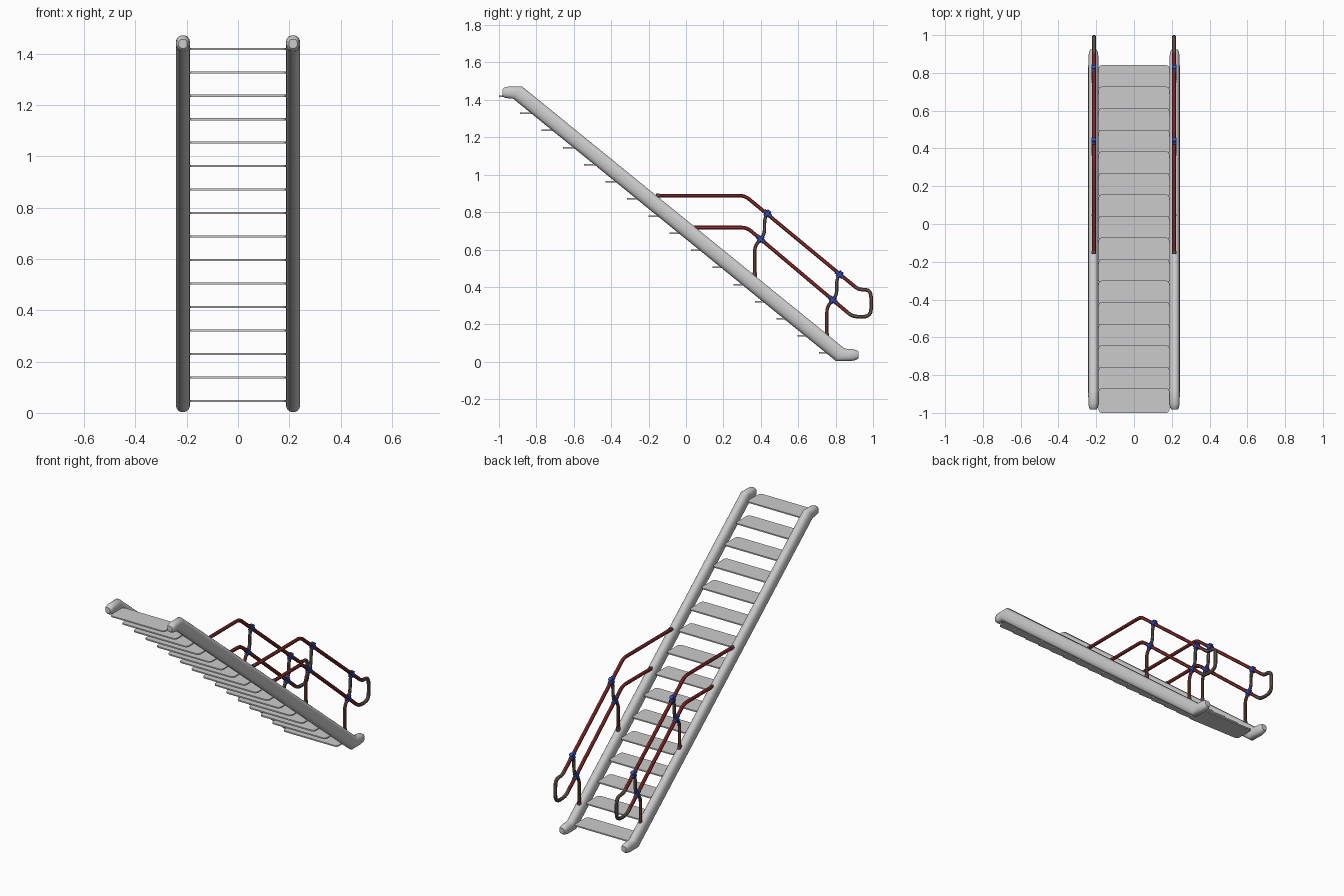
import bpy, bmesh, math
from mathutils import Vector

cube = bpy.data.objects.get("Cube")
if cube:
    bpy.data.objects.remove(cube)


def material(name, rgb):
    m = bpy.data.materials.new(name)
    m.use_nodes = True
    m.diffuse_color = (*rgb, 1)
    m.node_tree.nodes["Principled BSDF"].inputs["Base Color"].default_value = (*rgb, 1)
    return m


GREY = material("light grey", (0.6, 0.6, 0.6))
RED = material("rail red", (0.3, 0.03, 0.03))
RUST = material("post red brown", (0.21, 0.07, 0.055))
BROWN = material("loop brown grey", (0.17, 0.12, 0.1))
BLUE = material("clamp blue", (0.04, 0.075, 0.42))


def finish(name, bm, mat, smooth=True):
    bmesh.ops.recalc_face_normals(bm, faces=bm.faces)
    me = bpy.data.meshes.new(name)
    bm.to_mesh(me)
    bm.free()
    me.materials.append(mat)
    ob = bpy.data.objects.new(name, me)
    bpy.context.collection.objects.link(ob)
    if smooth:
        bpy.ops.object.select_all(action='DESELECT')
        ob.select_set(True)
        bpy.context.view_layer.objects.active = ob
        bpy.ops.object.shade_smooth_by_angle(angle=math.radians(40))


def soft(v):
    """Push a circle coordinate slightly towards a rounded square."""
    return math.copysign(abs(v) ** 0.85, v)


def loft(name, rings, mat, sides):
    """Skin rings (centre, half width in x, in-plane half axis) and cap both ends."""
    bm = bmesh.new()
    loops = []
    for c, w, axis in rings:
        loop = []
        for i in range(sides):
            a = math.tau * (i + 0.5) / sides
            loop.append(bm.verts.new(c + Vector((w * soft(math.cos(a)), 0, 0)) + axis * soft(math.sin(a))))
        loops.append(loop)
    for a, b in zip(loops, loops[1:]):
        for i in range(sides):
            j = (i + 1) % sides
            bm.faces.new((a[i], a[j], b[j], b[i]))
    bm.faces.new(loops[0])
    bm.faces.new(loops[-1])
    finish(name, bm, mat)


def rounded(points, r):
    """Replace inner corners of a y-z path by short arcs."""
    pts = [Vector((0, y, z)) for y, z in points]
    out = [pts[0]]
    for a, p, b in zip(pts, pts[1:], pts[2:]):
        s = p + (a - p).normalized() * min(r, (a - p).length * 0.48)
        e = p + (b - p).normalized() * min(r, (b - p).length * 0.48)
        for k in range(5):
            t = k / 4
            out.append(s * (1 - t) ** 2 + p * 2 * t * (1 - t) + e * t * t)
    return out + [pts[-1]]


def tube(name, points, x, radius, mat, bend=0.03):
    path = rounded(points, bend)
    rings = []
    for i, p in enumerate(path):
        d = (path[min(i + 1, len(path) - 1)] - path[max(i - 1, 0)]).normalized()
        rings.append((p + Vector((x, 0, 0)), radius, Vector((0, -d.z, d.y)) * radius))
    loft(name, rings, mat, 8)


# Treads: thin plates with rounded corners
for k in range(16):
    bm = bmesh.new()
    bmesh.ops.create_cube(bm, size=1)
    for v in bm.verts:
        v.co = Vector((v.co.x * 0.376, v.co.y * 0.13, v.co.z * 0.008))
    upright = [e for e in bm.edges if abs(e.verts[0].co.z - e.verts[1].co.z) > 0.004]
    bmesh.ops.bevel(bm, geom=upright, offset=0.018, segments=3, profile=0.5, affect='EDGES')
    bmesh.ops.translate(bm, verts=bm.verts, vec=(0, 0.776 - 0.1141 * k, 0.047 + 0.0915 * k))
    finish(f"tread_{k + 1}", bm, GREY, False)

# Stringer outline: (y, z, half width, half height, lean of ring)
STRINGER = [(-0.982, 1.439, 0.017, 0.018, 0), (-0.972, 1.439, 0.024, 0.027, 0),
            (-0.95, 1.44, 0.027, 0.032, 0), (-0.9, 1.439, 0.028, 0.041, 36),
            (0.825, 0.037, 0.028, 0.041, 36), (0.88, 0.036, 0.027, 0.033, 0),
            (0.91, 0.036, 0.024, 0.027, 0), (0.923, 0.037, 0.017, 0.018, 0)]
UPPER = [(-0.16, 0.888), (0.315, 0.888), (0.905, 0.4)]
LOWER = [(0.035, 0.718), (0.325, 0.718), (0.86, 0.267)]
LOOP = [(0.9, 0.404), (0.925, 0.386), (0.99, 0.384), (0.99, 0.24), (0.893, 0.24), (0.855, 0.271)]
ALONG, ACROSS = Vector((0, 0.775, -0.632)), Vector((0, 0.632, 0.775))

for side, x in (("left", 0.212), ("right", -0.212)):
    rings = []
    for y, z, w, h, lean in STRINGER:
        a = math.radians(lean)
        rings.append((Vector((x * 1.013, y, z)), w, Vector((0, math.sin(a), math.cos(a))) * h))
    loft(f"{side}_stringer", rings, GREY, 20)

    # Handrails with collars at the stringer, and the end loop joining them
    for label, path in (("upper", UPPER), ("lower", LOWER)):
        y, z = path[0]
        tube(f"{side}_{label}_rail", path, x, 0.0105, RED)
        tube(f"{side}_{label}_rail_collar", [(y, z), (y + 0.018, z)], x, 0.0125, BROWN)
    tube(f"{side}_rail_loop", LOOP, x, 0.0105, BROWN, 0.045)

    # Cranked posts, each clamped to both rails
    for n, (y, z) in enumerate(((0.399, 0.656), (0.785, 0.331)), 1):
        foot = y - 0.032
        tube(f"{side}_lower_post_{n}", [(foot, z - 0.21), (foot, z - 0.04), (y, z)], x, 0.0095, RUST)
        tube(f"{side}_post_collar_{n}", [(foot, z - 0.205), (foot, z - 0.18)], x, 0.0125, BROWN)
        tube(f"{side}_upper_post_{n}", [(y, z), (y + 0.021, z + 0.03), (y + 0.021, z + 0.11),
                                        (y + 0.038, z + 0.137)], x, 0.0095, BROWN)
        for label, cy, cz in (("lower", y, z), ("upper", y + 0.036, z + 0.136)):
            c = Vector((0, cy, cz))
            for part, d, half in (("sleeve", ALONG, 0.024), ("grip", ACROSS, 0.02)):
                ends = [(c + d * s).yz for s in (-half, half)]
                tube(f"{side}_{label}_clamp_{part}_{n}", ends, x, 0.0128, BLUE)
